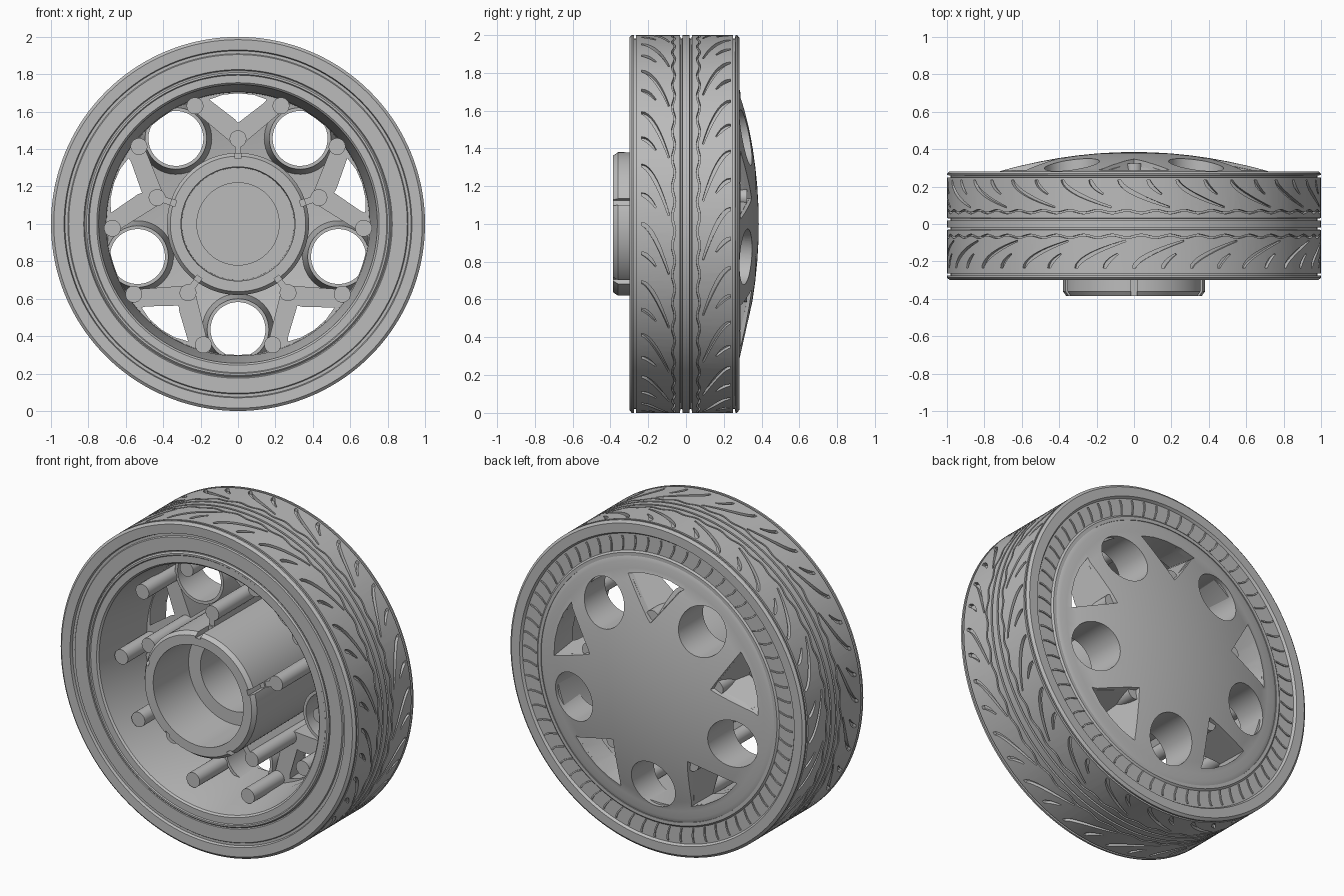
import bpy, bmesh
from math import cos, sin, pi, tau, radians

cube = bpy.data.objects.get("Cube")
if cube:
    bpy.data.objects.remove(cube, do_unlink=True)

grey = bpy.data.materials.new("plain grey")
grey.use_nodes = True
grey.diffuse_color = (0.5, 0.5, 0.5, 1)
grey.node_tree.nodes["Principled BSDF"].inputs["Base Color"].default_value = (0.5, 0.5, 0.5, 1)


def polar(r, a, y):
    """Point around the axle at angle a."""
    return (r * cos(a), y, 1 + r * sin(a))


def local(u, v, y, a):
    """Point with u sideways and v outward along the spoke at angle a."""
    return (v * cos(a) - u * sin(a), y, 1 + v * sin(a) + u * cos(a))


def dome(r):
    return 0.385 - 0.2 * r * r


def loft(bm, rings, closed=False):
    rows = [[bm.verts.new(p) for p in ring] for ring in rings]
    n = len(rows[0])
    for i in range(len(rows) if closed else len(rows) - 1):
        a, b = rows[i], rows[(i + 1) % len(rows)]
        for j in range(n):
            k = (j + 1) % n
            bm.faces.new((a[j], a[k], b[k], b[j]))
    if not closed:
        bm.faces.new(rows[0])
        bm.faces.new(rows[-1][::-1])


def lathe(bm, profile, seg=144):
    loft(bm, [[polar(r, tau * i / seg, y) for r, y in profile] for i in range(seg)], True)


def circle(u, v, r, n=32):
    return [(u + r * cos(tau * i / n), v + r * sin(tau * i / n)) for i in range(n)]


def finish(name, bm):
    bmesh.ops.remove_doubles(bm, verts=bm.verts, dist=1e-5)
    loose = [e for e in bm.edges if not e.link_faces]
    bmesh.ops.delete(bm, geom=loose, context='EDGES')
    bmesh.ops.recalc_face_normals(bm, faces=bm.faces)
    mesh = bpy.data.meshes.new(name)
    bm.to_mesh(mesh)
    bm.free()
    mesh.materials.append(grey)
    obj = bpy.data.objects.new(name, mesh)
    bpy.context.collection.objects.link(obj)
    return obj


def cut(obj, cutter):
    cutter.hide_render = True
    mod = obj.modifiers.new("cut", 'BOOLEAN')
    mod.operation = 'DIFFERENCE'
    mod.solver = 'EXACT'
    mod.object = cutter
    bpy.context.view_layer.update()
    graph = bpy.context.evaluated_depsgraph_get()
    mesh = bpy.data.meshes.new_from_object(obj.evaluated_get(graph))
    obj.modifiers.clear()
    obj.data = mesh


spokes = [radians(90 + 72 * i) for i in range(5)]
hole_angles = [a + radians(36) for a in spokes]
parts = []

# Tyre with straight grooves in its profile
bm = bmesh.new()
profile = [(.79, -.28), (.82, -.28), (.825, -.287), (.905, -.287), (.91, -.28),
           (.925, -.28), (.93, -.297), (.985, -.3), (1, -.287)]
for c in (-.27, -.025, .025, .255):
    profile += [(1, c - .006), (.98, c - .005), (.98, c + .005), (1, c + .006)]
profile += [(1, .27), (.985, .282), (.93, .282), (.92, .268), (.82, .268),
            (.81, .277), (.79, .277)]
lathe(bm, profile)
tyre = finish("tyre", bm)

# Tread cutter: wavy grooves and curved slots
bm = bmesh.new()
for side in (-1, 1):
    rings = []
    for i in range(360):
        a = tau * i / 360
        y = side * (.066 + .007 * sin(40 * a))
        rings.append([polar(r, a, y + w) for r, w in
                      ((.98, -.005), (.98, .005), (1.02, .005), (1.02, -.005))])
    loft(bm, rings, True)
    for i in range(40):
        long = i % 2 == 0
        sweep, reach, steps = (.27, .145, 10) if long else (.07, .075, 5)
        start = tau * (i + (.5 if side > 0 else 0)) / 40
        rings = []
        for s in range(steps + 1):
            t = s / steps
            a = start - sweep * t ** 1.7
            y = .235 - reach * t
            da, dy = -sweep * 1.7 * t ** .7, -reach
            size = (da * da + dy * dy) ** .5
            w = .004 + .007 * sin(pi * (.25 + .75 * t))
            oa, oy = -dy / size * w, da / size * w
            rings.append([polar(r, a + k * oa, side * (y + k * oy)) for r, k in
                          ((.98, -1), (.98, 1), (1.02, 1), (1.02, -1))])
        loft(bm, rings)
tread_cutter = finish("tread_cutter", bm)
cut(tyre, tread_cutter)
parts.append(tyre)

# Fine curved ribs on the rear sidewall
bm = bmesh.new()
for i in range(64):
    rings = []
    for s in range(6):
        t = s / 5
        a = tau * i / 64 + .025 * sin(pi * t * .6)
        rings.append([polar(.825 + .085 * t, a + w, y) for w, y in
                      ((-.005, .262), (.005, .262), (.005, .275), (-.005, .275))])
    loft(bm, rings)
parts.append(finish("sidewall_ribs", bm))

# Rim barrel
bm = bmesh.new()
lathe(bm, [(.818, -.288), (.81, -.296), (.80, -.296), (.795, -.29), (.755, -.29), (.745, -.28),
           (.705, 0), (.70, .26), (.80, .262), (.815, .25)])
parts.append(finish("rim", bm))

# Cutter for the round holes and the tapered three-sided windows
bm = bmesh.new()
for a in hole_angles:
    hole = circle(0, .565, .147, 48)
    loft(bm, [[local(u, v, y, a) for u, v in hole] for y in (-.2, .5)])
for a in spokes:
    wide = [(0, .43), (.2, .665), (.1, .692), (0, .70), (-.1, .692), (-.2, .665)]
    narrow = [(0, .55), (.15, .665), (.08, .69), (0, .698), (-.08, .69), (-.15, .665)]
    loft(bm, [[local(u, v, y, a) for u, v in ring]
              for ring, y in ((narrow, .1), (wide, .34), (wide, .5))])
opening_cutter = finish("opening_cutter", bm)

# Domed rear cover
bm = bmesh.new()
radii = (.1, .2, .3, .4, .5, .6, .66, .72)
outer = [(0, dome(0))] + [(r, dome(r)) for r in radii] + [(.765, .282), (.79, .272)]
inner = [(.79, .25)] + [(r, dome(r) - .035) for r in reversed(radii)] + [(0, dome(0) - .035)]
lathe(bm, outer + inner)
cover = finish("rear_cover", bm)

# Webs framing the windows
bm = bmesh.new()
frame = [(0, .415), (.03, .43), (.25, .615), (.235, .675), (0, .715), (-.235, .675),
         (-.25, .615), (-.03, .43)]
for a in spokes:
    loft(bm, [[local(u, v, .12, a) for u, v in frame],
              [local(u, v, dome((u * u + v * v) ** .5) - .012, a) for u, v in frame]])
webs = finish("window_webs", bm)

# Sleeves behind the round holes
bm = bmesh.new()
for a in hole_angles:
    loft(bm, [[local(u, v, .1, a) for u, v in circle(0, .565, .165, 48)],
              [local(u, v, dome((u * u + v * v) ** .5) - .012, a)
               for u, v in circle(0, .565, .195, 48)]])
sleeves = finish("hole_sleeves", bm)
for obj in (cover, webs, sleeves):
    cut(obj, opening_cutter)
    parts.append(obj)

# Posts: one inner and two outer per spoke
bm = bmesh.new()
for a in spokes:
    for turn, v, front in ((0, .455, -.25), (-20, .672, -.17), (20, .672, -.17)):
        b = a + radians(turn)
        loft(bm, [[local(u, w, y, b) for u, w in circle(0, v, .045, 24)]
                  for y in (front, dome(v) - .02)])
parts.append(finish("posts", bm))

# Stepped hub with notches, and ribs tying it to the inner posts
bm = bmesh.new()
lathe(bm, [(0, .35), (.375, .34), (.38, -.36), (.362, -.385), (.305, -.385), (.30, -.05),
           (.22, -.05), (.22, .2), (0, .2)], 96)
hub = finish("hub", bm)


def spoke_blocks(name, half, v0, v1, y0, y1):
    bm = bmesh.new()
    box = [(-half, v0), (half, v0), (half, v1), (-half, v1)]
    for a in spokes:
        loft(bm, [[local(u, v, y, a) for u, v in box] for y in (y0, y1)])
    return finish(name, bm)


notch_cutter = spoke_blocks("notch_cutter", .017, .35, .42, -.45, -.26)
cut(hub, notch_cutter)
parts += [hub, spoke_blocks("hub_ribs", .017, .36, .44, -.25, .32)]

for cutter in (tread_cutter, opening_cutter, notch_cutter):
    bpy.data.objects.remove(cutter, do_unlink=True)

# Smooth shading with crisp edges
bpy.ops.object.select_all(action='DESELECT')
for obj in parts:
    obj.select_set(True)
bpy.context.view_layer.objects.active = parts[0]
bpy.ops.object.shade_smooth_by_angle(angle=radians(32))
